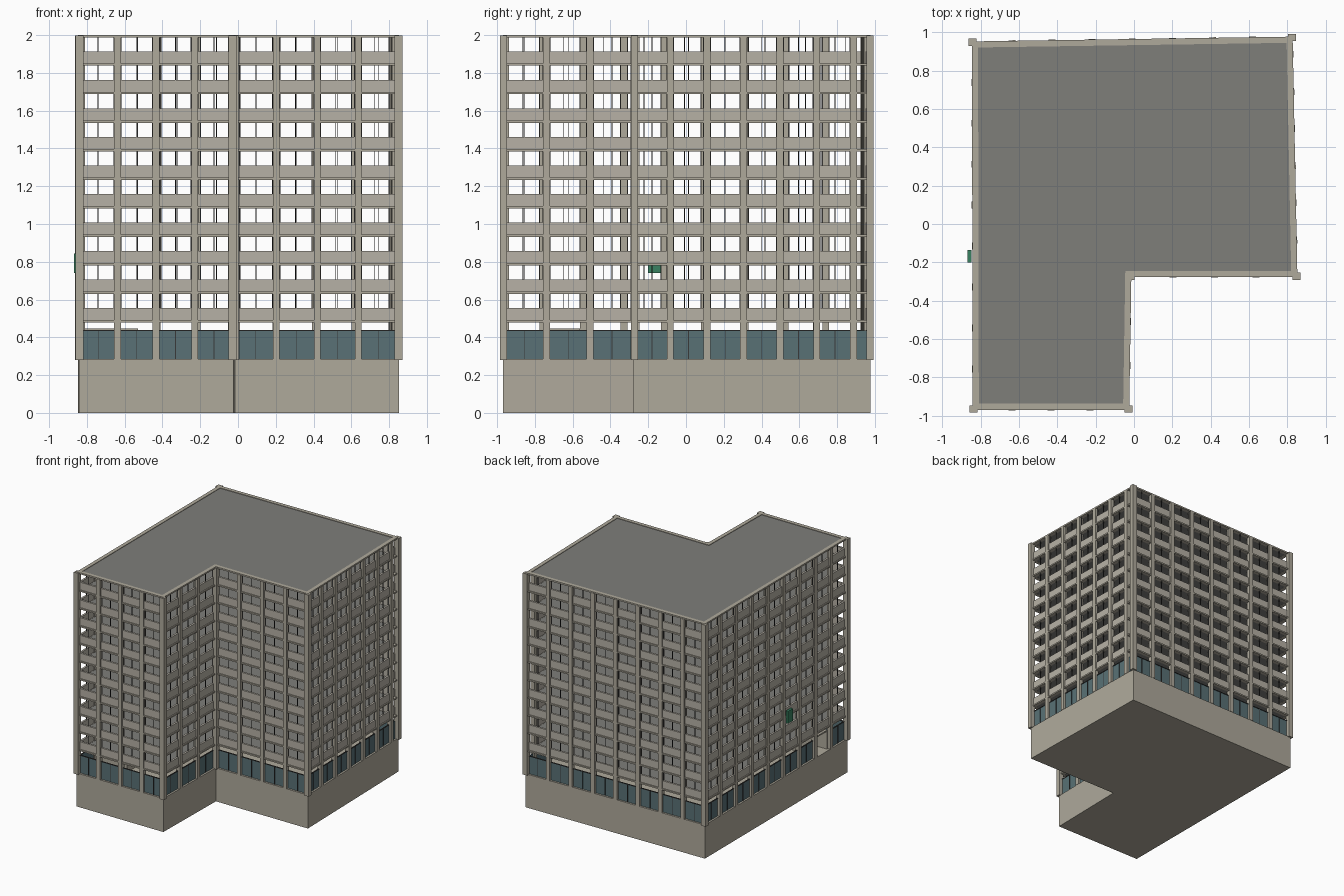
import bpy, bmesh
from mathutils import Vector

if "Cube" in bpy.data.objects:
    bpy.data.objects.remove(bpy.data.objects["Cube"])

# L-shaped footprint, counter-clockwise, with the number of bays on each side
P = [Vector(c) for c in ((-0.842, -0.97), (-0.025, -0.97), (-0.014, -0.277),
                         (0.853, -0.277), (0.828, 0.978), (-0.846, 0.953))]
BAYS = [4, 3, 4, 6, 8, 9]
N = len(P)
BASE_TOP, TOP, STEP, FLOORS = 0.285, 2.0, 0.151, 10
FIRST = 0.479          # underside of the first upper slab
COL = 0.018            # half column width


def material(name, rgb):
    m = bpy.data.materials.new(name)
    m.diffuse_color = (*rgb, 1)
    m.use_nodes = True
    m.node_tree.nodes["Principled BSDF"].inputs["Base Color"].default_value = m.diffuse_color
    return m


CONCRETE = material("concrete", (0.43, 0.40, 0.33))
PANEL = material("panel", (0.47, 0.44, 0.38))
GREY = material("grey", (0.21, 0.21, 0.195))
GLASS = material("glass", (0.10, 0.165, 0.18))
DARK = material("dark_frame", (0.04, 0.04, 0.04))
GREEN = material("green", (0.04, 0.22, 0.12))


def finish(bm, name, mat):
    bmesh.ops.recalc_face_normals(bm, faces=bm.faces)
    me = bpy.data.meshes.new(name)
    bm.to_mesh(me)
    bm.free()
    me.materials.append(mat)
    ob = bpy.data.objects.new(name, me)
    bpy.context.collection.objects.link(ob)


def side(i):
    """Start, direction, inward normal and length of one facade."""
    a, b = P[i], P[(i + 1) % N]
    d = (b - a).normalized()
    return a, d, Vector((-d.y, d.x)), (b - a).length


def inset(t):
    """Footprint moved inwards by t with mitred corners."""
    out = []
    for i in range(N):
        n1, n2 = side(i - 1)[2] if i else side(N - 1)[2], side(i)[2]
        out.append(P[i] + (n1 + n2) * (t / (1 + n1.dot(n2))))
    return out


def prism(bm, pts, z0, z1):
    lo = [bm.verts.new((p.x, p.y, z0)) for p in pts]
    hi = [bm.verts.new((p.x, p.y, z1)) for p in pts]
    bm.faces.new(lo[::-1])
    bm.faces.new(hi)
    for i in range(len(pts)):
        j = (i + 1) % len(pts)
        bm.faces.new((lo[i], lo[j], hi[j], hi[i]))


def ring(bm, t0, t1, z0, z1):
    loops = [[bm.verts.new((p.x, p.y, z)) for p in inset(t)]
             for t, z in ((t0, z0), (t1, z0), (t1, z1), (t0, z1))]
    for k in range(4):
        a, b = loops[k], loops[(k + 1) % 4]
        for i in range(N):
            j = (i + 1) % N
            bm.faces.new((a[i], a[j], b[j], b[i]))


def wall(bm, i, u0, u1, t0, t1, z0, z1):
    """Box on facade i from u0 to u1 along it and depth t0 to t1 inwards."""
    a, d, n, _ = side(i)
    prism(bm, [a + d * u0 + n * t0, a + d * u1 + n * t0,
               a + d * u1 + n * t1, a + d * u0 + n * t1], z0, z1)


def box(bm, lo, hi):
    prism(bm, [Vector((lo[0], lo[1])), Vector((hi[0], lo[1])),
               Vector((hi[0], hi[1])), Vector((lo[0], hi[1]))], lo[2], hi[2])


def stops(i):
    """Column positions along a facade; the right side ends in a narrow open bay."""
    length = side(i)[3] - (0.092 if i == 3 else 0)
    return [length * k / BAYS[i] for k in range(BAYS[i] + 1)]


# Plinth
bm = bmesh.new()
prism(bm, P, 0, BASE_TOP)
finish(bm, "plinth", CONCRETE)

# Floor slabs and roof
bm = bmesh.new()
for f in range(FLOORS):
    prism(bm, inset(0.02), FIRST + f * STEP + 0.001, FIRST + f * STEP + 0.011)
finish(bm, "floor_slabs", GREY)
bm = bmesh.new()
prism(bm, inset(0.02), 1.988, 1.996)
finish(bm, "roof", GREY)

# Slab edges and parapet
bm = bmesh.new()
for f in range(FLOORS):
    z = FIRST + f * STEP
    ring(bm, 0.0, 0.03, z, z + 0.012)
finish(bm, "slab_edges", CONCRETE)
bm = bmesh.new()
ring(bm, 0.0, 0.032, 1.987, TOP)
finish(bm, "parapet", CONCRETE)

# Columns between bays and at the corners
bm = bmesh.new()
for i in range(N):
    s = stops(i)
    for u in (s[1:] if i == 3 else s[1:-1]):
        wall(bm, i, u - COL, u + COL, -0.003, 0.032, BASE_TOP, 1.99)
finish(bm, "columns", CONCRETE)
bm = bmesh.new()
for c in inset(0.004):
    box(bm, (c.x - 0.021, c.y - 0.019, BASE_TOP - 0.004), (c.x + 0.021, c.y + 0.019, 1.998))
finish(bm, "corner_columns", CONCRETE)

# Spandrels, window mullions, and ground floor glazing for every bay
spandrels, frames, glass, doors = (bmesh.new() for _ in range(4))
for i in range(N):
    s = stops(i)
    for k in range(BAYS[i]):
        u0, u1 = s[k] + COL, s[k + 1] - COL
        mid = (u0 + u1) / 2
        for f in range(FLOORS):
            z = FIRST + f * STEP
            wall(spandrels, i, u0, u1, 0.009, 0.026, z + 0.012, z + 0.076)
            top = z + STEP
            wall(frames, i, mid - 0.002, mid + 0.002, 0.014, 0.02, z + 0.076, top)
            wall(frames, i, u0, u0 + 0.003, 0.014, 0.02, z + 0.076, top)
            wall(frames, i, u1 - 0.003, u1, 0.014, 0.02, z + 0.076, top)
        if i == 5 and k == 7:      # entrance bay
            continue
        wall(glass, i, u0, u1, 0.016, 0.02, BASE_TOP, 0.435)
        wall(doors, i, mid - 0.002, mid + 0.002, 0.012, 0.016, BASE_TOP, 0.435)
        wall(doors, i, u0, u1, 0.012, 0.022, 0.433, 0.438)
# Narrow open bay keeps only its glazing
wall(glass, 3, stops(3)[-1] + COL, side(3)[3] - COL, 0.016, 0.02, BASE_TOP, 0.435)
finish(spandrels, "spandrel_panels", PANEL)
finish(frames, "window_mullions", DARK)
finish(glass, "ground_floor_glass", GLASS)
finish(doors, "ground_floor_frames", DARK)

# Recessed entrance passage on the left side
bm = bmesh.new()
box(bm, (-0.82, -0.735, 0.435), (-0.53, -0.56, 0.447))
box(bm, (-0.82, -0.735, BASE_TOP), (-0.53, -0.725, 0.435))
box(bm, (-0.82, -0.57, BASE_TOP), (-0.53, -0.56, 0.435))
box(bm, (-0.54, -0.725, BASE_TOP), (-0.53, -0.57, 0.435))
finish(bm, "entrance_recess", CONCRETE)

# Small green sign box on the left side
bm = bmesh.new()
box(bm, (-0.868, -0.2, 0.74), (-0.848, -0.135, 0.845))
finish(bm, "green_wall_box", GREEN)
